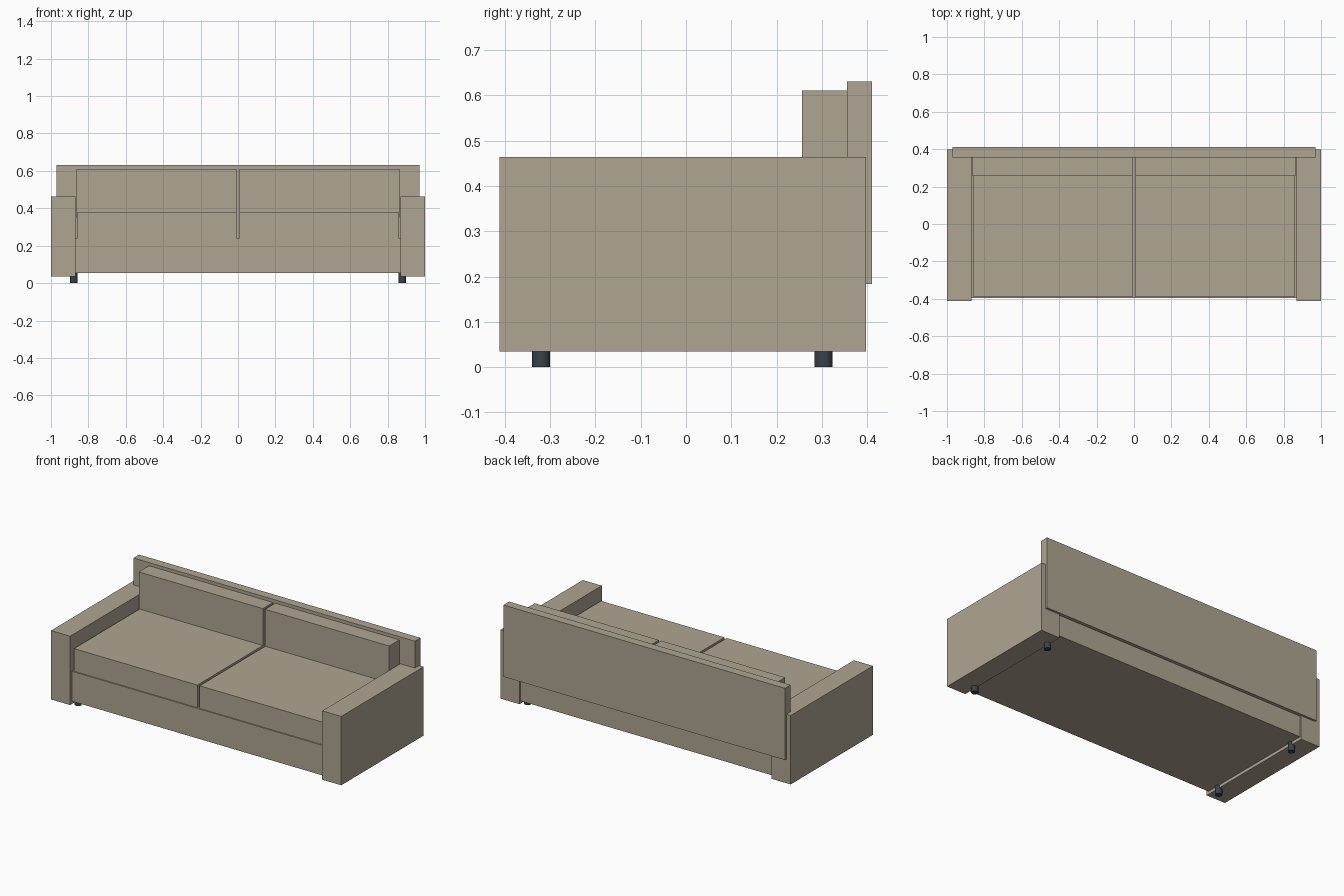
import bpy

if "Cube" in bpy.data.objects:
    bpy.data.objects.remove(bpy.data.objects["Cube"])

def material(name, color):
    m = bpy.data.materials.new(name)
    m.diffuse_color = (*color, 1)
    m.use_nodes = True
    m.node_tree.nodes["Principled BSDF"].inputs["Base Color"].default_value = m.diffuse_color
    return m

fabric = material("beige_fabric", (0.43, 0.38, 0.29))
metal = material("dark_metal", (0.04, 0.055, 0.07))

def box(name, x, y, z):
    """Box from (min, max) ranges on each axis."""
    bpy.ops.mesh.primitive_cube_add(size=1, location=[(a + b) / 2 for a, b in (x, y, z)])
    ob = bpy.context.object
    ob.name = name
    ob.scale = [b - a for a, b in (x, y, z)]
    bpy.ops.object.transform_apply(location=False, rotation=False, scale=True)
    ob.data.materials.append(fabric)
    return ob

# Base frame and tall back panel
box("base", (-0.868, 0.868), (-0.396, 0.39), (0.053, 0.24))
box("back_panel", (-0.97, 0.97), (0.356, 0.411), (0.184, 0.631))

for side, s in (("left", -1), ("right", 1)):
    def span(a, b):
        return tuple(sorted((s * a, s * b)))
    # Arm, seat cushion and back cushion
    box(side + "_arm", span(0.869, 1.0), (-0.412, 0.398), (0.035, 0.464))
    box(side + "_seat_cushion", span(0.008, 0.858), (-0.389, 0.356), (0.24, 0.381))
    box(side + "_back_cushion", span(0.008, 0.863), (0.256, 0.356), (0.35, 0.611))
    # Short round feet
    for end, y in (("front", -0.32), ("back", 0.304)):
        bpy.ops.mesh.primitive_cylinder_add(vertices=24, radius=0.02, depth=0.054,
                                            location=(s * 0.878, y, 0.027))
        leg = bpy.context.object
        leg.name = f"{end}_{side}_leg"
        leg.data.materials.append(metal)
        bpy.ops.object.shade_smooth_by_angle()
